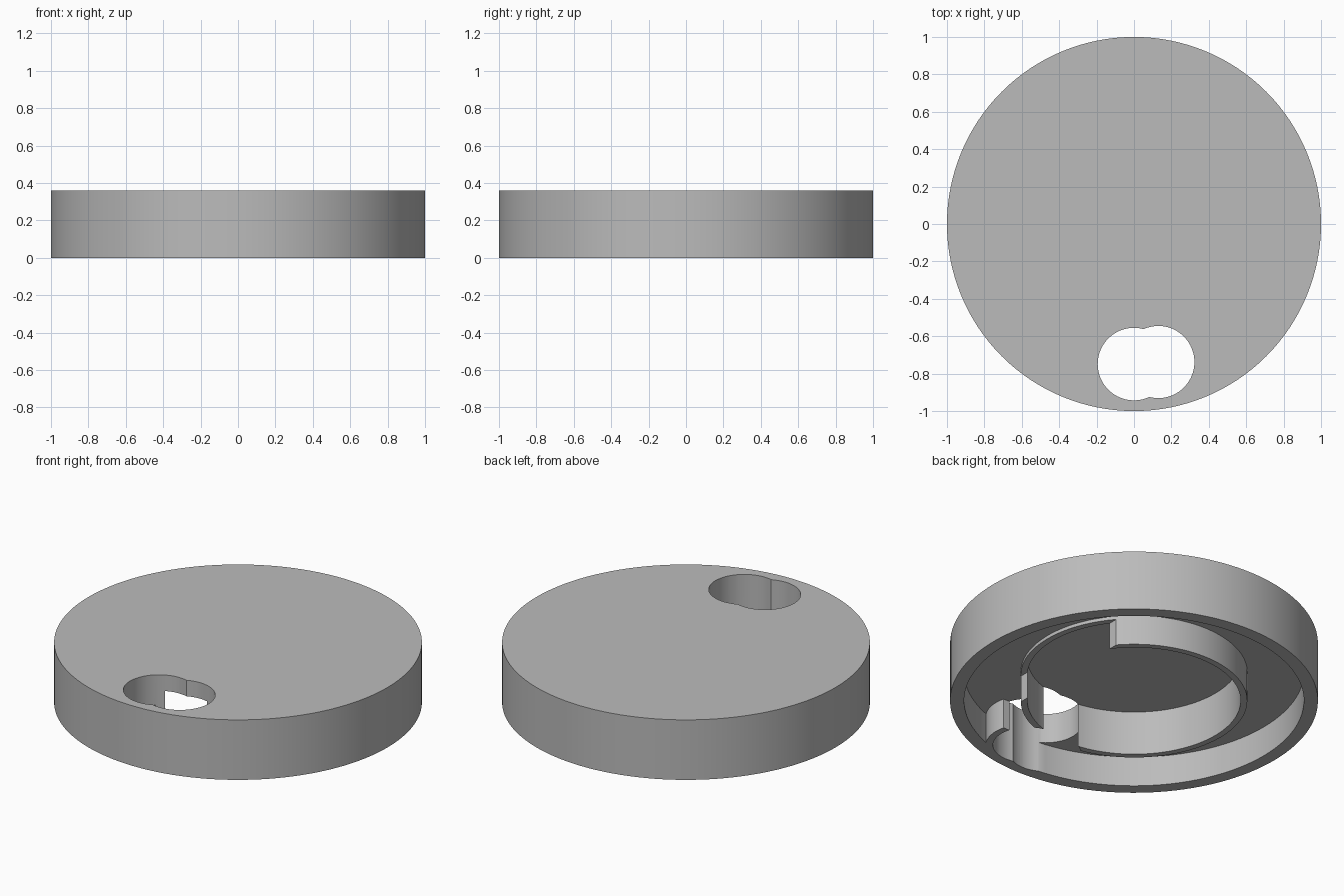
import bpy, bmesh, math
from mathutils import Matrix, Vector

if "Cube" in bpy.data.objects:
    bpy.data.objects.remove(bpy.data.objects["Cube"], do_unlink=True)

SIDES = 128
grey = bpy.data.materials.new("plain_grey")
grey.use_nodes = True
COLOUR = (0.5, 0.5, 0.5, 1)
grey.diffuse_color = COLOUR
grey.node_tree.nodes["Principled BSDF"].inputs["Base Color"].default_value = COLOUR


def finish(bm, name):
    bmesh.ops.remove_doubles(bm, verts=bm.verts, dist=1e-5)
    bmesh.ops.recalc_face_normals(bm, faces=bm.faces)
    mesh = bpy.data.meshes.new(name)
    bm.to_mesh(mesh)
    bm.free()
    obj = bpy.data.objects.new(name, mesh)
    bpy.context.collection.objects.link(obj)
    mesh.materials.append(grey)
    return obj


def lathe(name, profile):
    bm = bmesh.new()
    verts = [bm.verts.new((r, 0, z)) for r, z in profile]
    edges = [bm.edges.new(pair) for pair in zip(verts, verts[1:])]
    bmesh.ops.spin(bm, geom=verts + edges, cent=(0, 0, 0), axis=(0, 0, 1),
                   angle=math.tau, steps=SIDES)
    return finish(bm, name)


def prism(name, outline, low, high):
    bm = bmesh.new()
    face = bm.faces.new([bm.verts.new((x, y, low)) for x, y in outline])
    top = bmesh.ops.extrude_face_region(bm, geom=[face])["geom"]
    moved = [v for v in top if isinstance(v, bmesh.types.BMVert)]
    bmesh.ops.translate(bm, verts=moved, vec=(0, 0, high - low))
    return finish(bm, name)


def arc(centre, radius, start, end, steps):
    return [(centre[0] + radius * math.cos(start + (end - start) * i / steps),
             centre[1] + radius * math.sin(start + (end - start) * i / steps))
            for i in range(steps)]


def combine(target, tool, operation):
    mod = target.modifiers.new(tool.name, "BOOLEAN")
    mod.operation, mod.object, mod.solver = operation, tool, "EXACT"
    bpy.context.view_layer.objects.active = target
    bpy.ops.object.modifier_apply(modifier=mod.name)
    bpy.data.objects.remove(tool, do_unlink=True)


# Round housing: top plate, outer rim, shallow channel, inner ring and deep recess
housing = lathe("round_housing", [
    (0, 0.264), (0.58, 0.264), (0.58, 0), (0.616, 0), (0.616, 0.18),
    (0.924, 0.18), (0.924, 0), (1, 0), (1, 0.36), (0, 0.36)])

# Curved guide wall beside the finger hole, joined to the rim
LOBES = [((0, -0.749), 0.194), ((0.13, -0.738), 0.193)]
centre, wall = LOBES[1][0], 0.232
tilt = math.asin((-0.68 - centre[1]) / wall)
guide = prism("guide_wall", arc(centre, wall, -math.pi - tilt, tilt, 48)
              + [(centre[0] + wall * math.cos(tilt), -0.68)], 0, 0.25)
combine(housing, guide, "UNION")

# Side opening in the inner ring
opening = prism("ring_opening", [(0.465, -0.45), (0.7, -0.45), (0.7, 0.45),
                                 (0.465, 0.45)], -0.1, 0.16)
combine(housing, opening, "DIFFERENCE")

# Two overlapping round cuts make the finger hole
for centre, radius in LOBES:
    lobe = prism("hole_lobe", arc(centre, radius, 0, math.tau, 64), -0.1, 0.5)
    combine(housing, lobe, "DIFFERENCE")

bpy.ops.object.select_all(action="DESELECT")
housing.select_set(True)
bpy.context.view_layer.objects.active = housing
bpy.ops.object.shade_smooth_by_angle(angle=math.radians(30))
